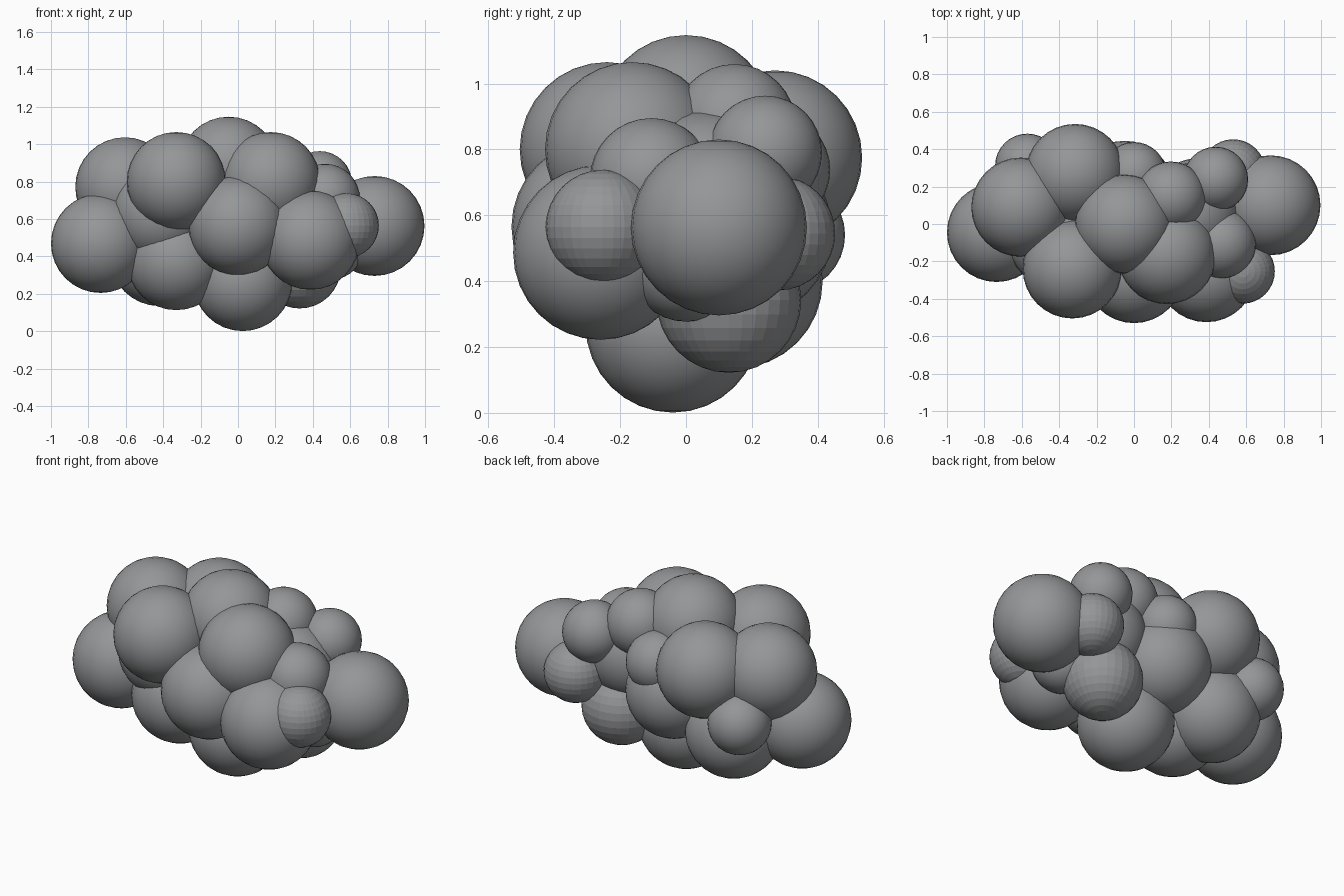
import bpy

if "Cube" in bpy.data.objects:
    bpy.data.objects.remove(bpy.data.objects["Cube"])

# one grey for the whole cluster
grey = bpy.data.materials.new("cloud_grey")
grey.use_nodes = True
colour = (0.30, 0.305, 0.315, 1)
grey.diffuse_color = colour
grey.node_tree.nodes["Principled BSDF"].inputs["Base Color"].default_value = colour

LARGE, MEDIUM, SMALL = 0.265, 0.187, 0.173


def puff(name, x, y, z, radius=LARGE, smooth=True):
    bpy.ops.mesh.primitive_uv_sphere_add(
        segments=32, ring_count=16, radius=radius, location=(x, y, z))
    ball = bpy.context.object
    ball.name = name
    ball.data.materials.append(grey)
    if smooth:
        bpy.ops.object.shade_smooth()
    return ball


# large puffs at the two ends
puff("right_end_puff", -0.735, -0.045, 0.47)
puff("left_end_puff", 0.73, 0.10, 0.563, 0.267)

# crown
puff("crown_puff", -0.05, 0, 0.882)
puff("crown_front_right_puff", -0.33, -0.24, 0.80)
puff("crown_right_puff", -0.605, 0.09, 0.772)
puff("crown_back_right_puff", -0.315, 0.27, 0.775)
puff("crown_front_left_puff", 0.175, -0.163, 0.80)

# middle body
puff("front_middle_puff", 0, -0.265, 0.565)
puff("front_left_puff", 0.387, -0.26, 0.487)
puff("inner_right_puff", -0.41, -0.08, 0.63)
puff("inner_left_puff", 0.30, 0.06, 0.65)
puff("back_middle_puff", -0.05, 0.18, 0.55)

# underside
puff("bottom_puff", 0.025, -0.04, 0.266)
puff("lower_right_puff", -0.33, -0.07, 0.378)
puff("lower_back_right_puff", -0.42, 0.15, 0.40)

# smaller smooth puffs filling the gaps
puff("upper_left_puff", 0.197, 0.147, 0.872, MEDIUM)
puff("left_shoulder_puff", 0.465, -0.105, 0.708, MEDIUM)
puff("left_back_shoulder_puff", 0.437, 0.24, 0.79, SMALL)
puff("back_right_small_puff", -0.57, 0.31, 0.54, SMALL)
puff("back_small_puff", 0, 0.265, 0.738, SMALL)
puff("left_under_puff", 0.50, 0, 0.45, SMALL)

# faceted puffs
puff("faceted_front_puff", 0.58, -0.253, 0.565, SMALL, False)
puff("faceted_back_puff", 0.53, 0.28, 0.545, SMALL, False)
puff("faceted_bottom_puff", 0.33, 0.13, 0.342, 0.22, False)
